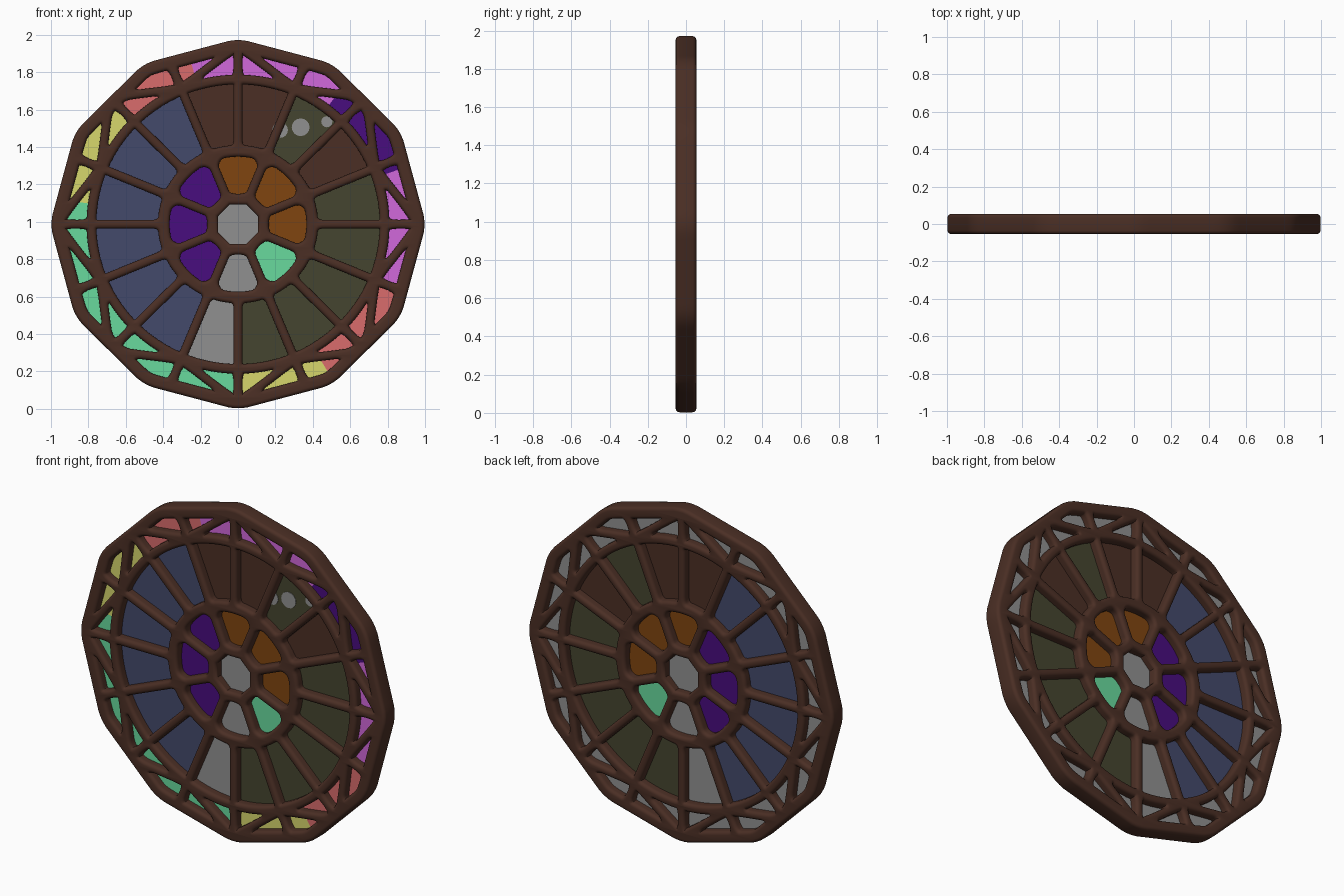
import bpy, bmesh, math
from math import sin, cos, radians, degrees, asin

if "Cube" in bpy.data.objects:
    bpy.data.objects.remove(bpy.data.objects["Cube"])

ZS = 0.987          # slight vertical squash; also the centre height
BEV = 0.02          # moulding radius of the tracery
C = 0.004           # half width of a bar before the moulding is added


def mat(name, r, g, b):
    m = bpy.data.materials.new(name)
    m.diffuse_color = (r, g, b, 1)
    m.use_nodes = True
    m.node_tree.nodes["Principled BSDF"].inputs["Base Color"].default_value = m.diffuse_color
    return m


NAMES = ["wood", "blue", "olive", "orange", "purple", "mint", "grey", "pink", "salmon", "yellow"]
COLS = [(.07, .028, .018), (.057, .067, .148), (.06, .06, .029), (.215, .06, .005), (.066, .004, .21),
        (.14, .70, .34), (.28, .28, .28), (.64, .14, .71), (.70, .15, .15), (.68, .68, .15)]
MATS = [mat(n, *c) for n, c in zip(NAMES, COLS)]
IDX = {n: i for i, n in enumerate(NAMES)}


def polar(r, a):
    return (r * cos(radians(a)), r * sin(radians(a)))


def off(r, w=C):
    return degrees(asin(w / r))


def poly12(R, a):
    return R * cos(radians(15)) / cos(radians((a % 30) - 15))


def lerp(a, b, n):
    return [a + (b - a) * i / (n - 1) for i in range(n)]


def soften(pts, n=2):
    # corner cutting
    for _ in range(n):
        new = []
        for p, q in zip(pts, pts[1:] + pts[:1]):
            for t in (.25, .75):
                new.append((p[0] + (q[0] - p[0]) * t, p[1] + (q[1] - p[1]) * t))
        pts = new
    return pts


# ---- outlines of the tracery plate: rim first, then every opening
outer = []
for k in range(12):
    p, q = polar(.985, 30 * k), polar(.985, 30 * k + 30)
    outer += [(p[0] + (q[0] - p[0]) * t, p[1] + (q[1] - p[1]) * t) for t in (0, .25, .5, .75)]
outlines = [soften(outer, 2)]

# hub opening
outlines.append([polar(.137, 22.5 + 45 * k) for k in range(8)])

# eight petals
for k in range(8):
    m = 45 * k
    pts = [polar(r, m - 22.5 + off(r)) for r in (.155, .22, .29, .345)]
    pts += [polar(.387, m + d) for d in (-15, -5, 5, 15)]
    pts += [polar(r, m + 22.5 - off(r)) for r in (.345, .29, .22, .155)]
    outlines.append(soften(pts))

# sixteen long panels
for h in range(16):
    a, b = 22.5 * h, 22.5 * h + 22.5
    pts = [polar(.778, t) for t in lerp(a + off(.778), b - off(.778), 6)]
    pts += [polar(r, b - off(r)) for r in (.72, .62, .51)]
    pts += [polar(.410, t) for t in lerp(b - off(.41), a + off(.41), 3)]
    pts += [polar(r, a + off(r)) for r in (.51, .62, .72)]
    outlines.append(soften(pts))


def arch(d):
    return .80 + .14 * (d / 20.5) ** 1.5


# border: a half lens and a corner opening on both sides of each main spoke
for k in range(8):
    m = 22.5 + 45 * k
    for s in (1, -1):
        lo, hi = off(.86), 22.5 - off(.86)
        lens = [polar(arch(d) + C, m + s * d) for d in lerp(lo, 15, 5)]
        lens += [polar(poly12(.955, m + s * d), m + s * d) for d in lerp(15.5, lo, 5)]
        corner = [polar(.790, m + s * d) for d in lerp(8, hi, 5)]
        corner += [polar(min(arch(d) - C, poly12(.955, m + s * d)), m + s * d) for d in lerp(hi, 8, 5)]
        outlines += [soften(lens), soften(corner)]

# ---- tracery: filled curve with rounded edges, turned into a mesh
cu = bpy.data.curves.new("tracery_profile", 'CURVE')
cu.dimensions = '2D'
cu.fill_mode = 'BOTH'
cu.extrude = .034
cu.bevel_depth = BEV
cu.bevel_resolution = 3
for pts in outlines:
    sp = cu.splines.new('POLY')
    sp.points.add(len(pts) - 1)
    for pt, (x, y) in zip(sp.points, pts):
        pt.co = (x, y, 0, 1)
    sp.use_cyclic_u = True
tmp = bpy.data.objects.new("tracery_profile", cu)
bpy.context.collection.objects.link(tmp)
bpy.context.view_layer.update()
me = bpy.data.meshes.new_from_object(tmp.evaluated_get(bpy.context.evaluated_depsgraph_get()))
bpy.data.objects.remove(tmp)
bm = bmesh.new()
bm.from_mesh(me)
bmesh.ops.remove_doubles(bm, verts=bm.verts, dist=1e-5)
for v in bm.verts:
    x, y, z = v.co
    v.co = (x, -z, ZS + y * ZS)
bmesh.ops.recalc_face_normals(bm, faces=bm.faces)
bm.to_mesh(me)
bm.free()
me.materials.clear()
me.materials.append(MATS[0])
tracery = bpy.data.objects.new("tracery", me)
bpy.context.collection.objects.link(tracery)
bpy.context.view_layer.objects.active = tracery
tracery.select_set(True)
bpy.ops.object.shade_smooth_by_angle(angle=radians(40))
tracery.select_set(False)


# ---- glass
def glass(name, plates, y0, y1):
    """plates: list of (outline points, colour name), made as thin slabs"""
    bm = bmesh.new()
    for pts, colour in plates:
        f = [bm.verts.new((x, y0, ZS + z * ZS)) for x, z in pts]
        b = [bm.verts.new((x, y1, ZS + z * ZS)) for x, z in pts]
        n = len(pts)
        faces = [bm.faces.new(f), bm.faces.new(b[::-1])]
        faces += [bm.faces.new((f[i], b[i], b[(i + 1) % n], f[(i + 1) % n])) for i in range(n)]
        for fc in faces:
            fc.material_index = IDX[colour]
    bmesh.ops.recalc_face_normals(bm, faces=bm.faces)
    me = bpy.data.meshes.new(name)
    bm.to_mesh(me)
    bm.free()
    for m in MATS:
        me.materials.append(m)
    bpy.context.collection.objects.link(bpy.data.objects.new(name, me))


def sector(r0, r1, a, b, n=5):
    return [polar(r0, t) for t in lerp(a, b, n)] + [polar(r1, t) for t in lerp(b, a, n)]


glass("hub_glass", [([polar(.145, 22.5 + 45 * k) for k in range(8)], "grey")], -.004, .004)

petals = ["orange"] * 3 + ["purple"] * 3 + ["grey", "mint"]
glass("petal_glass", [(sector(.145, .40, 45 * k - 22.5, 45 * k + 22.5), c)
                      for k, c in enumerate(petals)], -.004, .004)

panels = ["olive", "wood", "olive", "wood", "wood"] + ["blue"] * 6 + ["grey"] + ["olive"] * 4
glass("panel_glass", [(sector(.40, .785, 22.5 * h, 22.5 * h + 22.5), c)
                      for h, c in enumerate(panels)], -.004, .004)

# border glass: coloured by direction in front, plain grey behind
bands = [(-22, 19, "pink"), (19, 53, "purple"), (53, 106, "pink"), (106, 136, "salmon"),
         (136, 172, "yellow"), (172, 270, "mint"), (270, 301, "yellow"), (301, 338, "salmon")]
glass("border_glass", [(sector(.785, .94, a, b, 12), c) for a, b, c in bands], -.006, 0)
glass("border_backing", [(sector(.785, .94, 45 * k, 45 * k + 45, 9), "grey") for k in range(8)], 0, .006)

# pale round spots on the upper right panel
spots = [(.335, .525, .048), (.225, .51, .042), (.475, .555, .03)]
glass("glass_spots", [([(x + r * cos(t * math.pi / 8), z + r * sin(t * math.pi / 8)) for t in range(16)], "grey")
                      for x, z, r in spots], -.007, -.003)
